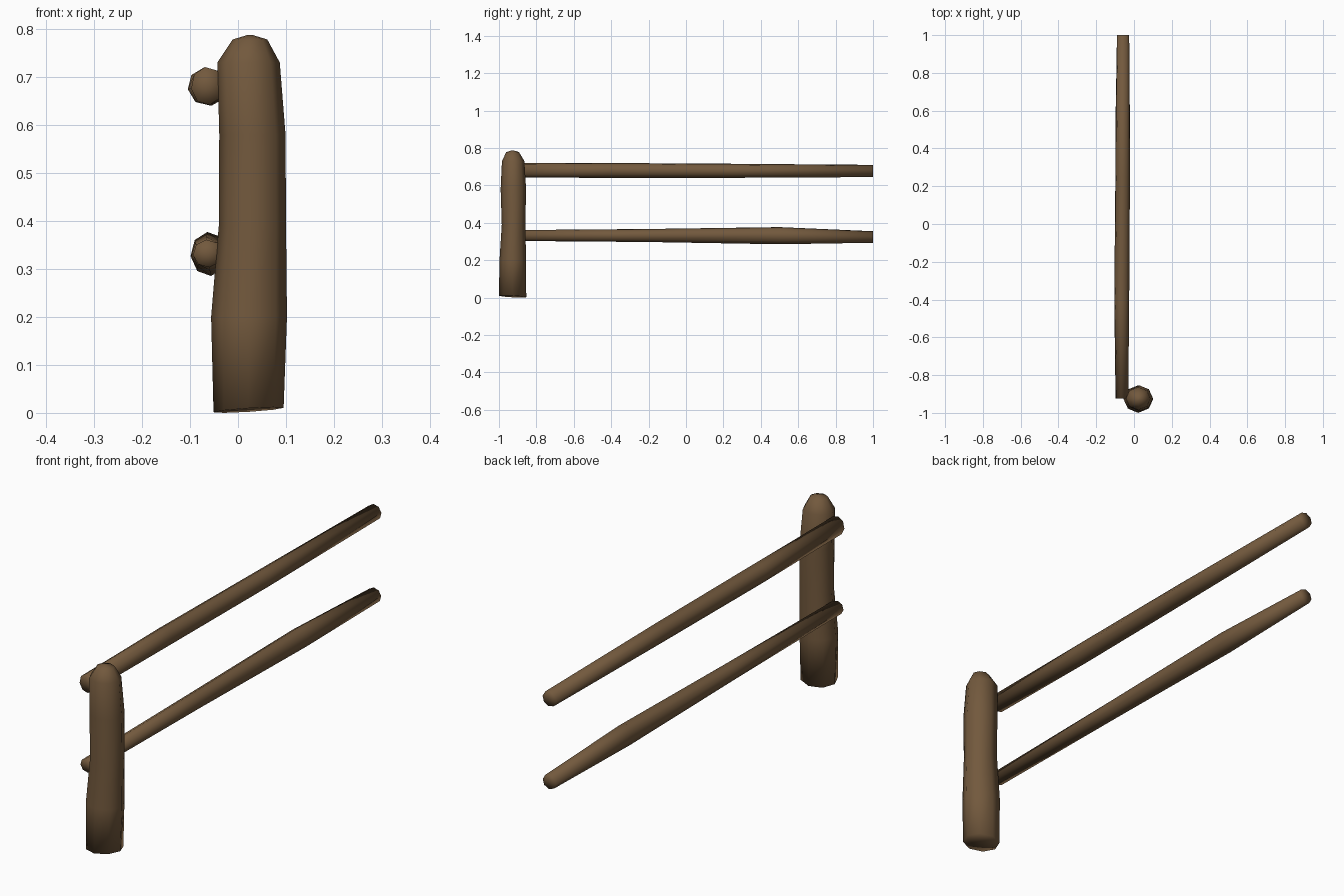
import bpy, bmesh, math
from mathutils import Vector

if "Cube" in bpy.data.objects:
    bpy.data.objects.remove(bpy.data.objects["Cube"])

wood = bpy.data.materials.new("brown wood")
wood.diffuse_color = (0.17, 0.10, 0.047, 1)
wood.use_nodes = True
wood.node_tree.nodes["Principled BSDF"].inputs["Base Color"].default_value = wood.diffuse_color


def loft(name, rings, place, sides=8, turn=0.0, tilt=0.0):
    """Skin rings of (position, u centre, v centre, u radius, v radius)."""
    bm = bmesh.new()
    loops = []
    for k, (t, cu, cv, ru, rv) in enumerate(rings):
        loop = []
        for i in range(sides):
            a = 2 * math.pi * i / sides + turn
            lift = tilt * (1 + math.cos(a + 0.7)) / 2 if k == 0 else 0
            loop.append(bm.verts.new(place(cu + ru * math.cos(a), cv + rv * math.sin(a), t + lift)))
        loops.append(loop)
    for lo, hi in zip(loops, loops[1:]):
        for i in range(sides):
            j = (i + 1) % sides
            bm.faces.new((lo[i], lo[j], hi[j], hi[i]))
    # end caps as fans
    for loop in (loops[0], loops[-1]):
        mid = sum((v.co for v in loop), Vector()) / sides
        c = bm.verts.new(mid)
        for i in range(sides):
            bm.faces.new((loop[i], loop[(i + 1) % sides], c))
    bmesh.ops.recalc_face_normals(bm, faces=bm.faces)
    me = bpy.data.meshes.new(name)
    bm.to_mesh(me)
    bm.free()
    for p in me.polygons:
        p.use_smooth = True
    me.materials.append(wood)
    ob = bpy.data.objects.new(name, me)
    bpy.context.collection.objects.link(ob)
    return ob


def upright(u, v, t):
    return (u, v, t)


def lengthwise(u, v, t):
    return (u, t, v)


# rough-hewn post with a rounded top
loft("post", [
    (0.000, 0.022, -0.927, 0.073, 0.073),
    (0.200, 0.023, -0.926, 0.079, 0.071),
    (0.390, 0.030, -0.922, 0.070, 0.063),
    (0.580, 0.030, -0.923, 0.069, 0.068),
    (0.730, 0.022, -0.924, 0.065, 0.060),
    (0.778, 0.025, -0.927, 0.036, 0.034),
    (0.787, 0.025, -0.928, 0.006, 0.006),
], upright, tilt=0.012)

# upper rail, nearly even
loft("upper_rail", [
    (-0.925, -0.064, 0.681, 0.034, 0.040),
    (-0.400, -0.065, 0.680, 0.040, 0.040),
    (0.250, -0.060, 0.678, 0.039, 0.038),
    (1.000, -0.058, 0.677, 0.033, 0.033),
], lengthwise, turn=0.15)

# lower rail, swelling towards the far end
loft("lower_rail", [
    (-0.925, -0.063, 0.332, 0.031, 0.029),
    (-0.200, -0.062, 0.332, 0.035, 0.035),
    (0.500, -0.060, 0.331, 0.039, 0.046),
    (1.000, -0.058, 0.324, 0.032, 0.031),
], lengthwise, turn=0.1)
